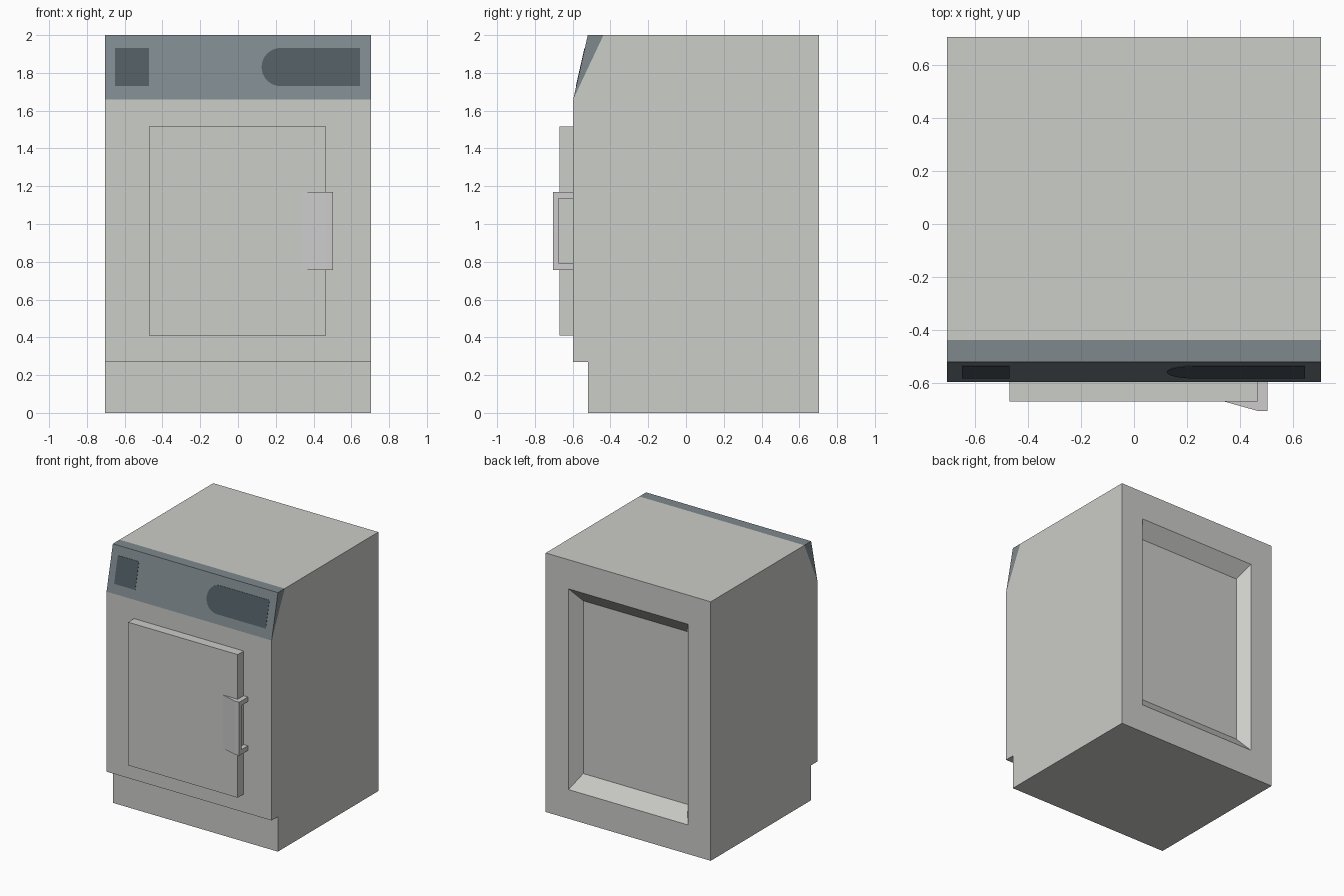
import bpy, bmesh, math
from mathutils import Vector

cube = bpy.data.objects.get("Cube")
if cube:
    bpy.data.objects.remove(cube, do_unlink=True)


def material(name, rgb):
    m = bpy.data.materials.new(name)
    m.use_nodes = True
    m.diffuse_color = (*rgb, 1)
    m.node_tree.nodes["Principled BSDF"].inputs["Base Color"].default_value = (*rgb, 1)
    return m


ENAMEL = material("pale grey enamel", (0.60, 0.61, 0.58))
HANDLE = material("handle grey", (0.61, 0.60, 0.60))
PANEL = material("slate grey panel", (0.21, 0.25, 0.27))
SCREEN = material("dark slate inlay", (0.08, 0.105, 0.12))


def prism(name, points, sweep, mat):
    """Extrude a closed outline of 3D points along a vector."""
    bm = bmesh.new()
    face = bm.faces.new([bm.verts.new(p) for p in points])
    out = bmesh.ops.extrude_face_region(bm, geom=[face], use_keep_orig=True)
    moved = [v for v in out["geom"] if isinstance(v, bmesh.types.BMVert)]
    bmesh.ops.translate(bm, verts=moved, vec=Vector(sweep))
    bmesh.ops.recalc_face_normals(bm, faces=bm.faces)
    mesh = bpy.data.meshes.new(name)
    bm.to_mesh(mesh)
    bm.free()
    mesh.materials.append(mat)
    obj = bpy.data.objects.new(name, mesh)
    bpy.context.collection.objects.link(obj)
    return obj


def side_prism(name, outline, x0, x1, mat):
    return prism(name, [(x0, y, z) for y, z in outline], (x1 - x0, 0, 0), mat)


def plan_prism(name, outline, z0, z1, mat):
    return prism(name, [(x, y, z0) for x, y in outline], (0, 0, z1 - z0), mat)


def rect(a0, a1, b0, b1):
    return [(a0, b0), (a1, b0), (a1, b1), (a0, b1)]


HALF, FRONT, BACK, TOP = 0.705, -0.597, 0.705, 2.0
TOE, LIP, SLOPE_Z, SLOPE_Y = -0.52, 0.27, 1.66, -0.437

# Cabinet with toe kick and chamfered top front
cabinet = side_prism("cabinet", [(TOE, 0), (BACK, 0), (BACK, TOP), (SLOPE_Y, TOP),
                                 (FRONT, SLOPE_Z), (FRONT, LIP), (TOE, LIP)],
                     -HALF, HALF, ENAMEL)

# Bevelled recess in the back
bm = bmesh.new()
bm.from_mesh(cabinet.data)
back = max(bm.faces, key=lambda f: f.calc_center_median().y)
for half_w, half_h, y in ((0.51, 0.775, BACK), (0.445, 0.667, BACK - 0.087)):
    bmesh.ops.inset_region(bm, faces=[back], thickness=0.02)
    for v in back.verts:
        v.co = (math.copysign(half_w, v.co.x), y, 1 + math.copysign(half_h, v.co.z - 1))
bm.to_mesh(cabinet.data)
bm.free()

# Control panel wedge
side_prism("control_panel", [(FRONT, SLOPE_Z), (TOE, TOP), (SLOPE_Y, TOP)],
           -HALF, HALF, PANEL)


# Inlays lying on the sloping panel
def on_panel(x, z, lift=0.002):
    return (x, FRONT + (z - SLOPE_Z) / (TOP - SLOPE_Z) * (TOE - FRONT) - lift, z)


Z0, Z1 = 1.73, 1.932
R, MID = (Z1 - Z0) / 2, (Z0 + Z1) / 2
arc = [math.pi * (0.5 + i / 16) for i in range(17)]
rounded = [(0.645, Z0), (0.645, Z1)]
rounded += [(0.125 + R + R * math.cos(a), MID + R * math.sin(a)) for a in arc]
for name, outline in (("square_inlay", rect(-0.65, -0.47, Z0, Z1)),
                      ("rounded_inlay", rounded)):
    prism(name, [on_panel(x, z) for x, z in outline], (0, 0.004, 0), SCREEN)

# Door
DOOR = -0.67
plan_prism("door", rect(-0.47, 0.467, DOOR, FRONT), 0.41, 1.515, ENAMEL)

# Handle: tapered grip plate with an arm at each end
H0, H1, ARM, GRIP = 0.757, 1.17, 0.036, -0.676
plan_prism("handle_grip", [(0.34, DOOR), (0.465, -0.705), (0.503, -0.705),
                           (0.503, GRIP), (0.46, GRIP), (0.46, DOOR)],
           H0, H1, HANDLE)
for name, z in (("handle_lower_arm", H0), ("handle_upper_arm", H1 - ARM)):
    plan_prism(name, rect(0.46, 0.503, GRIP, FRONT), z, z + ARM, HANDLE)
